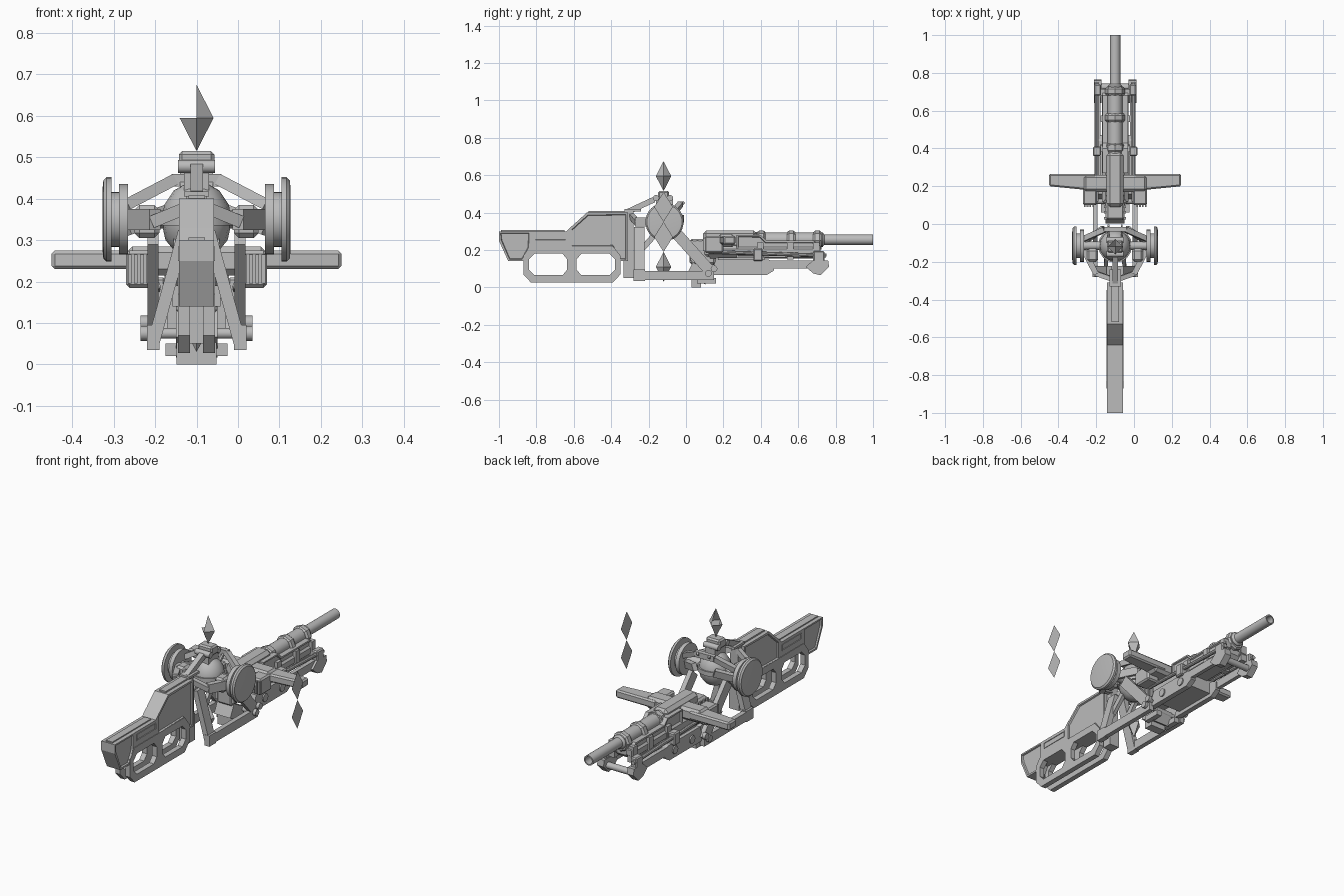
import bpy, bmesh, math
from mathutils import Vector, Matrix

old = bpy.data.objects.get("Cube")
if old:
    bpy.data.objects.remove(old, do_unlink=True)

CX = -0.1          # centre line of the vehicle
MID = (0,)
BOTH = (1, -1)
grey = bpy.data.materials.new("plain_grey")
grey.use_nodes = True
grey.diffuse_color = (0.5, 0.5, 0.5, 1)
grey.node_tree.nodes["Principled BSDF"].inputs["Base Color"].default_value = (0.5, 0.5, 0.5, 1)
rounded = []


def finish(name, bm, sides=MID, smooth=False, closed=True):
    """Turn a bmesh into one object, or a left and right pair."""
    for s in sides:
        c = bm.copy()
        if s == -1:
            bmesh.ops.scale(c, vec=(-1, 1, 1), verts=c.verts)
        bmesh.ops.translate(c, vec=(CX, 0, 0), verts=c.verts)
        if closed:
            bmesh.ops.recalc_face_normals(c, faces=c.faces)
        label = {0: name, 1: "left_" + name, -1: "right_" + name}[s]
        me = bpy.data.meshes.new(label)
        c.to_mesh(me)
        c.free()
        me.materials.append(grey)
        ob = bpy.data.objects.new(label, me)
        bpy.context.collection.objects.link(ob)
        if smooth:
            rounded.append(ob)
    bm.free()


def box(name, x, y, z, sides=MID, bevel=0.0, tilt=0):
    """Box from (min, max) ranges, tilted about x in degrees."""
    bm = bmesh.new()
    bmesh.ops.create_cube(bm, size=1)
    r = (x, y, z)
    size = [b - a for a, b in r]
    mid = Vector([(a + b) / 2 for a, b in r])
    bmesh.ops.scale(bm, vec=size, verts=bm.verts)
    if bevel:
        bmesh.ops.bevel(bm, geom=bm.edges[:], offset=bevel, segments=1, affect='EDGES')
    bm.transform(Matrix.Translation(mid) @ Matrix.Rotation(math.radians(tilt), 4, 'X'))
    finish(name, bm, sides)


def prism(name, pts, x0, x1, sides=MID, inset=0):
    """Side profile (y, z) extruded across x, with optional sunken side panels."""
    bm = bmesh.new()
    a = [bm.verts.new((x0, *p)) for p in pts]
    b = [bm.verts.new((x1, *p)) for p in pts]
    caps = [bm.faces.new(a), bm.faces.new(b)]
    n = len(pts)
    for i in range(n):
        j = (i + 1) % n
        bm.faces.new((a[i], a[j], b[j], b[i]))
    bmesh.ops.recalc_face_normals(bm, faces=bm.faces)
    if inset:
        bmesh.ops.inset_individual(bm, faces=caps, thickness=inset)
        bmesh.ops.inset_individual(bm, faces=caps, thickness=0.004, depth=-0.008)
    finish(name, bm, sides)


def window_frame(name, outer, inner, x0, x1, sides):
    """Plate with a hole: matching outer and inner outlines."""
    bm = bmesh.new()
    loops = [[bm.verts.new((x, *p)) for p in pts]
             for x, pts in ((x0, outer), (x1, outer), (x1, inner), (x0, inner))]
    for k in range(4):
        p, q = loops[k], loops[(k + 1) % 4]
        for i in range(len(p)):
            j = (i + 1) % len(p)
            bm.faces.new((p[i], p[j], q[j], q[i]))
    finish(name, bm, sides)


def bar(name, p, q, w, h, sides=MID):
    """Rectangular strut between two points; w is mostly sideways."""
    p, q = Vector(p), Vector(q)
    d = (q - p).normalized()
    u = Vector((1, 0, 0)) if abs(d.x) < 0.6 else Vector((0, 1, 0))
    u = (u - d * u.dot(d)).normalized()
    v = d.cross(u)
    bm = bmesh.new()
    bmesh.ops.create_cube(bm, size=1)
    m = Matrix((u, v, d)).transposed().to_4x4()
    bm.transform(Matrix.Translation((p + q) / 2) @ m @ Matrix.Diagonal((w, h, (q - p).length, 1)))
    finish(name, bm, sides)


def lathe(name, start, axis, prof, sides=MID, n=24):
    """Profile of (distance, radius) turned about an axis."""
    bm = bmesh.new()
    rings = [[bm.verts.new((r * math.cos(t * math.tau / n), r * math.sin(t * math.tau / n), d))
              for t in range(n)] for d, r in prof]
    for a, b in zip(rings, rings[1:]):
        for i in range(n):
            j = (i + 1) % n
            bm.faces.new((a[i], a[j], b[j], b[i]))
    bm.faces.new(rings[0])
    bm.faces.new(rings[-1])
    bm.transform(Matrix.Translation(start) @ Vector(axis).to_track_quat('Z', 'Y').to_matrix().to_4x4())
    finish(name, bm, sides, True)


def rod(name, p, q, r, sides=MID, n=16):
    d = Vector(q) - Vector(p)
    lathe(name, p, d, [(0, r), (d.length, r)], sides, n)


# Front blade: three panelled sections
prism("nose_tip", [(-1, .30), (-.83, .30), (-.83, .21), (-.87, .14), (-.95, .14), (-1, .25)], -.042, .042, inset=.012)
prism("nose_middle", [(-.83, .30), (-.64, .30), (-.61, .33), (-.61, .21), (-.83, .21)], -.042, .042)
prism("nose_middle_panel", [(-.81, .285), (-.64, .285), (-.64, .25), (-.81, .25)], -.045, .045, inset=.006)
prism("nose_cowl", [(-.64, .30), (-.53, .40), (-.31, .40), (-.31, .14), (-.36, .14), (-.40, .21), (-.64, .21)],
      -.042, .042, inset=.014)
box("nose_ridge", (-.02, .02), (-.52, -.31), (.39, .408))
box("nose_groove_bar", (-.02, .02), (-.99, -.65), (.29, .306))

# Lower blade: twin plates with two windows
outer = [(-.61, .027), (-.61, .07), (-.61, .17), (-.61, .22), (-.83, .22), (-.87, .17), (-.87, .07), (-.83, .027)]
inner = [(-.66, .065), (-.635, .095), (-.635, .15), (-.66, .18), (-.81, .18), (-.84, .15), (-.84, .095), (-.81, .065)]
window_frame("front_window_plate", outer, inner, .016, .045, BOTH)
flip = lambda pts: [(-1.22 - y, z) for y, z in pts]
window_frame("rear_window_plate", flip(outer), flip(inner), .016, .045, BOTH)
box("blade_web", (-.016, .016), (-.86, -.37), (.18, .22))

# Cockpit frame
box("front_post", (-.025, .025), (-.325, -.28), (.14, .41))
bar("leg_strut", (.03, -.25, .32), (.105, -.25, .05), .03, .055, BOTH)
box("inner_post", (.0, .03), (-.335, -.28), (.05, .2), BOTH)
bar("side_beam", (.105, -.28, .064), (.105, .15, .064), .026, .05, BOTH)
bar("rear_diagonal", (.105, -.07, .31), (.105, .14, .075), .026, .06, BOTH)
box("foot_block", (.09, .12), (-.28, -.22), (.035, .095), BOTH)
rod("pivot_rod", (-.135, .12, .075), (.135, .12, .075), .013)
for y, z in ((.12, .075), (.15, .10)):
    rod("pivot_bolt", (.115, y, z), (.135, y, z), .018, BOTH, 12)

# Round pods at the sides
lathe("pod_disc", (.165, -.115, .35), (1, 0, 0),
      [(0, .07), (.0, .085), (.022, .085), (.022, .066), (.04, .066), (.04, .102), (.052, .102), (.06, .094), (.062, .075)],
      BOTH, 32)
rod("pod_axle", (.05, -.115, .35), (.17, -.115, .35), .022, BOTH)
bar("pod_upper_arm", (.17, -.08, .385), (.055, -.03, .445), .028, .028, BOTH)
bar("pod_rear_arm", (.17, -.10, .33), (.06, -.02, .37), .025, .04, BOTH)
bar("pod_front_arm", (.165, -.14, .35), (.10, -.265, .35), .03, .05, BOTH)
box("pod_mount", (.09, .15), (-.20, -.13), (.305, .385), BOTH, .012)
bar("front_crossbar", (.105, -.26, .345), (.02, -.29, .38), .025, .03, BOTH)
box("arch_bar", (-.06, .06), (-.04, -.015), (.43, .46))

# Central core and its top fittings
lathe("core_ball", (0, -.115, .255), (0, 0, 1),
      [(0, .02), (.015, .05), (.045, .075), (.09, .085), (.13, .078), (.165, .055), (.185, .02)], n=16)
lathe("core_band", (0, -.115, .335), (0, 0, 1), [(0, .08), (0, .09), (.025, .09), (.025, .08)], n=16)
box("core_cap", (-.043, .043), (-.15, -.09), (.465, .515), bevel=.008)
box("core_cap_base", (-.03, .03), (-.16, -.07), (.42, .47))
for y in (-.16, -.085):
    rod("cap_roller", (-.045, y, .478), (.045, y, .478), .016, n=12)
box("top_fin", (.03, .04), (-.075, .0), (.425, .44), BOTH, tilt=40)
bar("top_link", (0, -.31, .405), (0, -.17, .47), .03, .03)
box("handle", (-.03, .03), (-.33, -.24), (.405, .418))
bar("core_lower_strut", (.045, -.15, .30), (.05, -.24, .2), .02, .03, BOTH)

# Floating markers
for z, top in ((.595, True), (.11, False)):
    bm = bmesh.new()
    ring = [bm.verts.new((.041 * math.cos(a * math.pi / 2), -.12 + .041 * math.sin(a * math.pi / 2), z)) for a in range(4)]
    up, low = bm.verts.new((0, -.12, z + .08)), bm.verts.new((0, -.12, z - .08))
    for i in range(4):
        a, b = ring[i], ring[(i + 1) % 4]
        bm.faces.new((b, a, low))
        if not top or i not in (1, 2):
            bm.faces.new((a, b, up))
    finish("upper_marker" if top else "lower_marker", bm, closed=False)
for z in (.43, .27):
    bm = bmesh.new()
    pts = [(-.12, z - .08), (-.07, z), (-.12, z + .08), (-.17, z)]
    bm.faces.new([bm.verts.new((.45 - CX, *p)) for p in pts])
    finish("side_marker", bm, closed=False)

# Engine, wings and intakes
box("engine_block", (-.05, .05), (.02, .16), (.12, .26), bevel=.012)
for i in range(4):
    box("engine_rib", (-.058, .058), (.025 + i * .03, .038 + i * .03), (.14, .25))
bar("engine_pan", (0, .02, .10), (0, .12, .05), .10, .075)
box("sump", (-.048, .048), (.03, .08), (0, .07))
box("ribbed_foot", (.045, .075), (.06, .16), (.02, .05), BOTH)
box("wing_root", (-.17, .17), (.17, .26), (.215, .285), bevel=.015)
box("engine_hood", (-.045, .045), (.09, .38), (.21, .305), bevel=.018)
bm = bmesh.new()
bmesh.ops.create_cube(bm, size=1)
for v in bm.verts:
    tip = v.co.x > 0
    v.co = (.35 if tip else .1, (.265 if v.co.y > 0 else (.20 if tip else .175)), .275 if v.co.z > 0 else .23)
bmesh.ops.bevel(bm, geom=bm.edges[:], offset=.008, segments=1, affect='EDGES')
finish("wing", bm, BOTH)
box("intake", (.095, .17), (.10, .20), (.185, .275), BOTH, .008)
for i in range(4):
    box("intake_rib", (.112 + i * .015, .121 + i * .015), (.09, .11), (.195, .265), BOTH)
box("lower_hull", (-.07, .07), (.10, .70), (.155, .225), bevel=.02)
prism("hull_cheek", [(.27, .28), (.40, .28), (.43, .25), (.68, .25), (.72, .22), (.72, .19), (.68, .16), (.27, .16)],
      .035, .068, BOTH, inset=.01)

# Barrel with sleeve and collars
lathe("barrel", (0, .30, .255), (0, 1, 0),
      [(0, .04), (.1, .04), (.1, .045), (.12, .045), (.12, .039), (.43, .039), (.44, .028), (.7, .028),
       (.7, .021), (.62, .021)])
for y in (.38, .54, .68):
    lathe("barrel_collar", (0, y, .25), (0, 1, 0), [(0, .045), (.01, .053), (.035, .053), (.045, .045)], n=8)
    box("collar_clamp", (.04, .078), (y, y + .035), (.15, .24), BOTH)

# Long lower rails with lugs
prism("rail_plate", [(.13, .065), (.16, .15), (.44, .15), (.47, .135), (.47, .09), (.43, .065)], .07, .10, BOTH)
box("rail", (.078, .1), (.45, .70), (.10, .145), BOTH)
prism("rail_lug", [(.64, .11), (.68, .145), (.76, .145), (.765, .11), (.72, .065), (.68, .075)], .072, .112, BOTH)
rod("upper_rail", (.098, .12, .19), (.098, .75, .17), .011, BOTH, 10)
box("rail_bracket", (.075, .118), (.36, .41), (.14, .21), BOTH, .006)
box("rail_end_bracket", (.075, .112), (.68, .74), (.135, .195), BOTH, .006)
rod("rear_crossbar", (-.11, .725, .105), (.11, .725, .105), .018, n=12)
box("cross_plate", (-.08, .08), (.17, .42), (.085, .16))
for y in (.235, .385):
    rod("rail_bolt", (.09, y, .108), (.107, y, .108), .022, BOTH, 12)

# Smooth shading on the turned parts
bpy.ops.object.select_all(action='DESELECT')
for ob in rounded:
    ob.select_set(True)
bpy.context.view_layer.objects.active = rounded[0]
bpy.ops.object.shade_smooth_by_angle(angle=math.radians(35))
